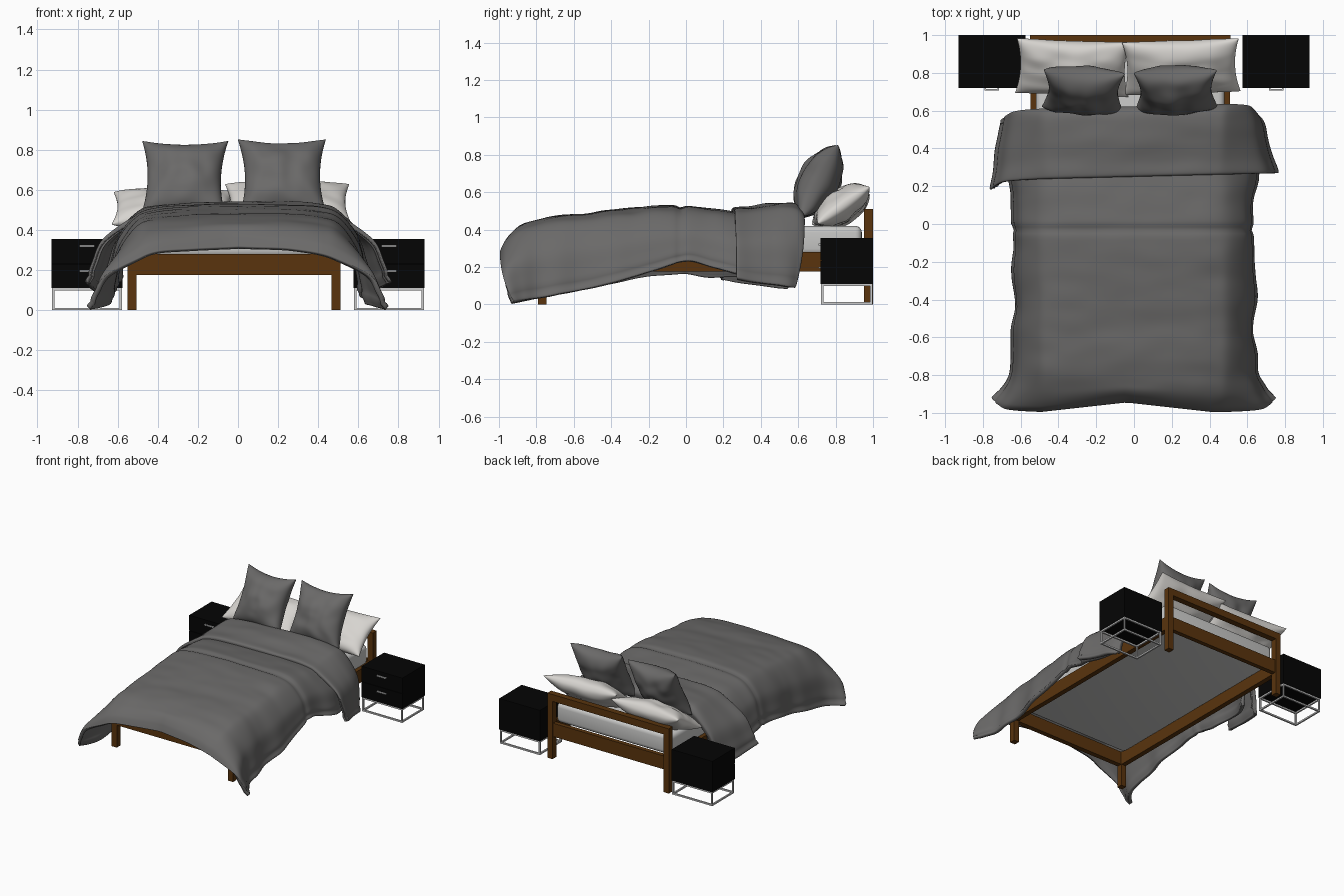
import bpy, bmesh, math
from mathutils import Vector, Matrix, noise

if "Cube" in bpy.data.objects:
    bpy.data.objects.remove(bpy.data.objects["Cube"])


def mat(name, r, g, b):
    m = bpy.data.materials.new(name)
    m.diffuse_color = (r, g, b, 1)
    m.use_nodes = True
    m.node_tree.nodes["Principled BSDF"].inputs["Base Color"].default_value = m.diffuse_color
    return m


WOOD = mat("brown wood", 0.10, 0.034, 0.004)
GREY = mat("dark grey linen", 0.145, 0.142, 0.14)
WHITE = mat("white cotton", 0.68, 0.66, 0.63)
MATT = mat("mattress grey", 0.58, 0.58, 0.57)
BLACK = mat("black lacquer", 0.0015, 0.0015, 0.0015)
METAL = mat("brushed metal", 0.6, 0.6, 0.6)


def finish(name, bm, material, smooth=False):
    me = bpy.data.meshes.new(name)
    bm.to_mesh(me)
    bm.free()
    me.materials.append(material)
    ob = bpy.data.objects.new(name, me)
    bpy.context.collection.objects.link(ob)
    if smooth:
        for p in me.polygons:
            p.use_smooth = True
    return ob


def add_box(bm, x0, x1, y0, y1, z0, z1):
    m = Matrix.Translation(((x0 + x1) / 2, (y0 + y1) / 2, (z0 + z1) / 2))
    m = m @ Matrix.Diagonal((abs(x1 - x0), y1 - y0, z1 - z0, 1))
    bmesh.ops.create_cube(bm, size=1, matrix=m)


def boxes(name, material, *dims, bevel=0):
    bm = bmesh.new()
    for d in dims:
        add_box(bm, *d)
    ob = finish(name, bm, material, bevel > 0)
    if bevel:
        mod = ob.modifiers.new("bevel", 'BEVEL')
        mod.width = bevel
        mod.segments = 4
    return ob


def curve(pts, t):
    """Catmull-Rom through pts (tuples of any length), t in 0..1."""
    n = len(pts) - 1
    f = min(max(t, 0), 1) * n
    i = min(int(f), n - 1)
    f -= i
    a, b, c, d = (pts[min(max(k, 0), n)] for k in (i - 1, i, i + 1, i + 2))
    return [0.5 * (2 * q + (r - p) * f + (2 * p - 5 * q + 4 * r - s) * f * f
                   + (3 * q - p - 3 * r + s) * f ** 3)
            for p, q, r, s in zip(a, b, c, d)]


# Bed frame: posts, rails and open headboard
L, R, F, B = -0.55, 0.51, -0.79, 1.0
for side, x in (("left", L), ("right", R - 0.045)):
    boxes("front_leg_" + side, WOOD, (x, x + 0.045, F, F + 0.045, 0, 0.28))
    boxes("headboard_post_" + side, WOOD, (x, x + 0.045, B - 0.048, B, 0, 0.51))
    boxes("side_rail_" + side, WOOD,
          (x + 0.003, x + 0.042, F + 0.045, B - 0.048, 0.175, 0.28))
boxes("foot_rail", WOOD, (L + 0.045, R - 0.045, F + 0.003, F + 0.042, 0.175, 0.28))
boxes("headboard_top_rail", WOOD, (L + 0.045, R - 0.045, B - 0.048, B, 0.455, 0.51))
boxes("headboard_lower_rail", WOOD,
      (L + 0.045, R - 0.045, B - 0.043, B - 0.008, 0.175, 0.28))

# Mattress, its flat underside showing between the rails
boxes("mattress", MATT, (L + 0.03, R - 0.03, F + 0.06, 0.94, 0.262, 0.42), bevel=0.035)


# Draped cover: rows of (y, top height, hem x, hem z, hem y shift)
def drape(name, rows, nv, nu, thick, seed, adjust):
    bm = bmesh.new()
    grid = []
    for i in range(nv + 1):
        y, h, xe, ze, dy = curve(rows, i / nv)
        line = []
        for j in range(nu + 1):
            s = 2 * j / nu - 1
            side = -1 if s < 0 else 1
            az = h - 0.05
            prof = [(0, h), (0.25, h - 0.003), (0.41, h - 0.016), (0.505, az),
                    (0.505 + (xe - 0.505) * 0.64, az + (ze - az) * 0.35),
                    (0.505 + (xe - 0.505) * 0.86, az + (ze - az) * 0.7), (xe, ze)]
            px, pz = curve(prof, abs(s))
            t = max(0, (abs(s) - 0.45) / 0.55)
            p = Vector((side * px, y + dy * t * t, pz))
            # soft wrinkles, rippling more along the hanging sides
            w = noise.noise(Vector((p.x * 2.2, y * 7, seed)))
            w2 = noise.noise(Vector((p.x * 6, y * 11, seed + 5)))
            p.z += (0.009 * w + 0.004 * w2) * (1 - 0.5 * t)
            p.x += side * t * (0.022 * w + 0.006 * math.sin(y * 19 + seed + side))
            # stitched border just inside the hem
            p.x -= side * 0.008 * math.exp(-((abs(s) - 0.93) / 0.02) ** 2)
            adjust(p, y, side, t)
            line.append(bm.verts.new(p))
        grid.append(line)
    for a, b in zip(grid, grid[1:]):
        for j in range(nu):
            bm.faces.new((a[j], a[j + 1], b[j + 1], b[j]))
    ob = finish(name, bm, GREY, True)
    mod = ob.modifiers.new("thickness", 'SOLIDIFY')
    mod.thickness = thick


def duvet_shape(p, y, side, t):
    crease = math.exp(-((y + 0.03) / 0.02) ** 2)
    p.z -= 0.012 * crease * (1 - t)
    p.x -= side * 0.012 * crease * t
    # left side hangs lower near the middle
    if side < 0:
        g = math.exp(-((y - 0.03) / 0.2) ** 2) * t
        p.z -= 0.07 * g * t
        p.x -= 0.02 * g
    # wavy foot edge, drawn back at the centre
    front = min(1, max(0, (-0.8 - y) / 0.18))
    p.y += front * 0.05 * max(0, 1 - abs(p.x + 0.04) / 0.45)
    p.z += front * 0.015 * max(0, 1 - abs(p.x) / 0.45)


def fold_shape(p, y, side, t):
    p.y += 0.025 * p.x
    back = min(1, max(0, (y - 0.25) / 0.35))
    p.x -= 0.03 * back * t
    if side < 0:
        p.y -= 0.05 * (1 - back) * t * t


drape("duvet", [
    (-0.995, 0.300, 0.745, 0.02, 0.075),
    (-0.965, 0.360, 0.735, 0.02, 0.06),
    (-0.89, 0.422, 0.70, 0.025, 0.03),
    (-0.76, 0.463, 0.655, 0.04, 0),
    (-0.58, 0.482, 0.64, 0.075, 0),
    (-0.38, 0.505, 0.645, 0.12, 0),
    (-0.18, 0.525, 0.64, 0.18, 0),
    (0.00, 0.527, 0.63, 0.235, 0),
    (0.14, 0.517, 0.64, 0.20, 0),
    (0.28, 0.495, 0.655, 0.165, 0),
    (0.42, 0.490, 0.65, 0.15, 0),
    (0.56, 0.485, 0.62, 0.14, -0.03)], 110, 90, 0.026, 1.3, duvet_shape)

# Turned-back top of the duvet, rolled under at the head end
drape("duvet_fold", [
    (0.250, 0.495, 0.755, 0.145, 0),
    (0.260, 0.520, 0.765, 0.14, 0),
    (0.33, 0.525, 0.745, 0.125, 0),
    (0.43, 0.537, 0.725, 0.11, 0),
    (0.53, 0.543, 0.705, 0.095, -0.01),
    (0.59, 0.535, 0.685, 0.09, -0.035),
    (0.622, 0.500, 0.67, 0.09, -0.055),
    (0.615, 0.455, 0.64, 0.10, -0.06)], 60, 90, 0.028, 7.7, fold_shape)


# Pillows: two puffed sheets joined on a pinched outline
def pillow(name, material, loc, half_w, half_h, puff, lean, turn, pinch, seed):
    n = 40
    bm = bmesh.new()
    for sgn in (1, -1):
        g = []
        for i in range(n + 1):
            v = math.sin((i / n - 0.5) * math.pi)
            row = []
            for j in range(n + 1):
                u = math.sin((j / n - 0.5) * math.pi)
                z = puff * max(0, (1 - u * u) * (1 - v * v)) ** 0.43
                k = 1 + 0.2 * noise.noise(Vector((u * 2, v * 2, seed + sgn)))
                row.append(bm.verts.new((half_w * u * (1 - pinch * (1 - v * v)),
                                         half_h * v * (1 - pinch * (1 - u * u)),
                                         sgn * z * k)))
            g.append(row)
        for a, b in zip(g, g[1:]):
            for j in range(n):
                q = (a[j], a[j + 1], b[j + 1], b[j])
                bm.faces.new(q if sgn > 0 else q[::-1])
    bmesh.ops.remove_doubles(bm, verts=bm.verts, dist=0.0004)
    rot = Matrix.Rotation(math.radians(turn), 4, 'Z') @ Matrix.Rotation(math.radians(lean), 4, 'X')
    bm.transform(Matrix.Translation(loc) @ rot)
    finish(name, bm, material, True)


pillow("sleeping_pillow_left", WHITE, (-0.325, 0.828, 0.508), 0.30, 0.165, 0.085, 29, -2, 0.08, 2)
pillow("sleeping_pillow_right", WHITE, (0.25, 0.832, 0.53), 0.31, 0.17, 0.085, 35, 2, 0.08, 9)
pillow("cushion_left", GREY, (-0.268, 0.708, 0.652), 0.215, 0.215, 0.108, 63, -3, 0.15, 4)
pillow("cushion_right", GREY, (0.222, 0.708, 0.660), 0.22, 0.215, 0.108, 63, 2, 0.15, 6)

# Bedside cabinets with two drawers on open metal frames
for side, s in (("left", -1), ("right", 1)):
    x0, x1 = (0.575, 0.93) if s > 0 else (-0.93, -0.575)
    y0, y1, t = 0.72, 1.0, 0.012
    boxes("cabinet_" + side, BLACK, (x0, x1, y0 + 0.008, y1, 0.11, 0.355))
    for k, (z0, z1) in enumerate(((0.11, 0.231), (0.234, 0.355))):
        boxes(f"drawer_{side}_{k}", BLACK, (x0, x1, y0, y0 + 0.008, z0, z1))
        c, hz = (x0 + x1) / 2, z1 - 0.04
        boxes(f"handle_{side}_{k}", METAL,
              (c - 0.038, c + 0.038, y0 - 0.012, y0 - 0.004, hz, hz + 0.01),
              (c - 0.038, c - 0.030, y0 - 0.005, y0, hz, hz + 0.01),
              (c + 0.030, c + 0.038, y0 - 0.005, y0, hz, hz + 0.01))
    bars = []
    xa, xb, ya, yb = x0 + 0.003, x1 - 0.003, y0 + 0.003, y1 - 0.003
    for z in (0, 0.11 - t):
        bars += [(xa, xb, ya, ya + t, z, z + t), (xa, xb, yb - t, yb, z, z + t),
                 (xa, xa + t, ya + t, yb - t, z, z + t),
                 (xb - t, xb, ya + t, yb - t, z, z + t)]
    for x in (xa, xb - t):
        for y in (ya, yb - t):
            bars.append((x, x + t, y, y + t, t, 0.11 - t))
    boxes("cabinet_frame_" + side, METAL, *bars)
